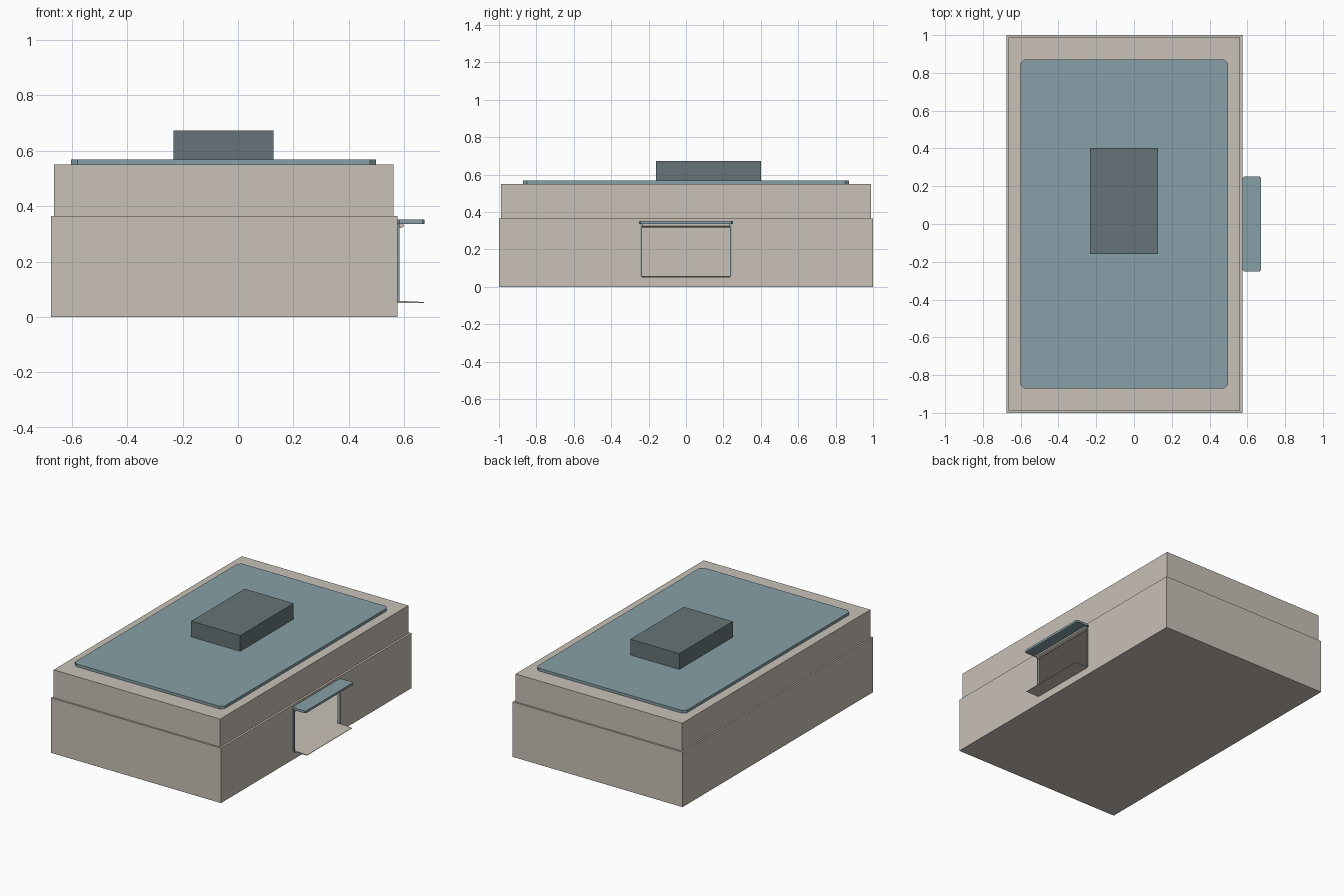
import bpy
import bmesh

if "Cube" in bpy.data.objects:
    bpy.data.objects.remove(bpy.data.objects["Cube"], do_unlink=True)


def material(name, rgb):
    mat = bpy.data.materials.new(name)
    mat.use_nodes = True
    mat.diffuse_color = (*rgb, 1)
    bsdf = mat.node_tree.nodes["Principled BSDF"]
    bsdf.inputs["Base Color"].default_value = (*rgb, 1)
    bsdf.inputs["Roughness"].default_value = 0.8
    return mat


cream = material("warm cream wall", (0.578, 0.533, 0.474))
blue = material("slate blue trim", (0.238, 0.352, 0.392))
grey = material("dark blue grey", (0.130, 0.175, 0.188))


def finish(name, bm, mat):
    bmesh.ops.recalc_face_normals(bm, faces=bm.faces)
    mesh = bpy.data.meshes.new(name)
    bm.to_mesh(mesh)
    bm.free()
    mesh.materials.append(mat)
    obj = bpy.data.objects.new(name, mesh)
    bpy.context.collection.objects.link(obj)
    return obj


def box(name, x, y, z, mat, chamfer=0):
    """Box from (min, max) ranges, with optional chamfered upright edges."""
    bm = bmesh.new()
    bmesh.ops.create_cube(bm, size=1)
    for v in bm.verts:
        v.co = [r[0] if c < 0 else r[1] for c, r in zip(v.co, (x, y, z))]
    if chamfer:
        upright = [e for e in bm.edges
                   if abs(e.verts[0].co.z - e.verts[1].co.z) > 1e-4]
        bmesh.ops.bevel(bm, geom=upright, offset=chamfer, segments=1,
                        affect='EDGES')
    return finish(name, bm, mat)


def profile_y(name, points, y, mat):
    """Extrude an (x, z) outline along y."""
    bm = bmesh.new()
    face = bm.faces.new([bm.verts.new((px, y[0], pz)) for px, pz in points])
    new = bmesh.ops.extrude_face_region(bm, geom=[face])["geom"]
    verts = [g for g in new if isinstance(g, bmesh.types.BMVert)]
    bmesh.ops.translate(bm, verts=verts, vec=(0, y[1] - y[0], 0))
    return finish(name, bm, mat)


def cut(target, cutter):
    cutter.hide_render = True
    cutter.hide_set(True)
    mod = target.modifiers.new(cutter.name, 'BOOLEAN')
    mod.operation = 'DIFFERENCE'
    mod.solver = 'EXACT'
    mod.object = cutter
    bpy.context.view_layer.objects.active = target
    bpy.ops.object.modifier_apply(modifier=mod.name)
    bpy.data.objects.remove(cutter, do_unlink=True)


# Lower storey: hollow, with a doorway on the left side
WALL = 0.575
lower = box("lower_storey", (-0.675, WALL), (-1, 1), (0, 0.365), cream)
cut(lower, box("room_cutter", (-0.66, WALL - 0.008), (-0.985, 0.985),
               (0.055, 0.335), cream))
cut(lower, box("doorway_cutter", (WALL - 0.05, WALL + 0.05), (-0.236, 0.236),
               (0.055, 0.325), cream))

# Upper storey, roof sheet and roof unit
box("upper_storey", (-0.664, 0.561), (-0.988, 0.988), (0.365, 0.55), cream)
box("roof_sheet", (-0.602, 0.498), (-0.872, 0.872), (0.55, 0.568), blue, 0.022)
box("roof_unit", (-0.232, 0.128), (-0.16, 0.402), (0.568, 0.673), grey)

# Doorway: side jambs, lintel, awning and sloping step
for side, name in ((-1, "front_jamb"), (1, "back_jamb")):
    box(name, (WALL, 0.583), sorted((side * 0.236, side * 0.243)),
        (0.055, 0.336), blue)
profile_y("lintel", [(WALL, 0.336), (WALL, 0.318), (0.59, 0.322),
                     (0.598, 0.326), (0.598, 0.336)], (-0.236, 0.236), cream)
box("awning", (WALL, 0.673), (-0.252, 0.252), (0.336, 0.351), blue, 0.008)
profile_y("step", [(WALL, 0.05), (0.672, 0.05), (0.672, 0.053),
                   (0.64, 0.056), (WALL, 0.058)], (-0.237, 0.237), cream)
